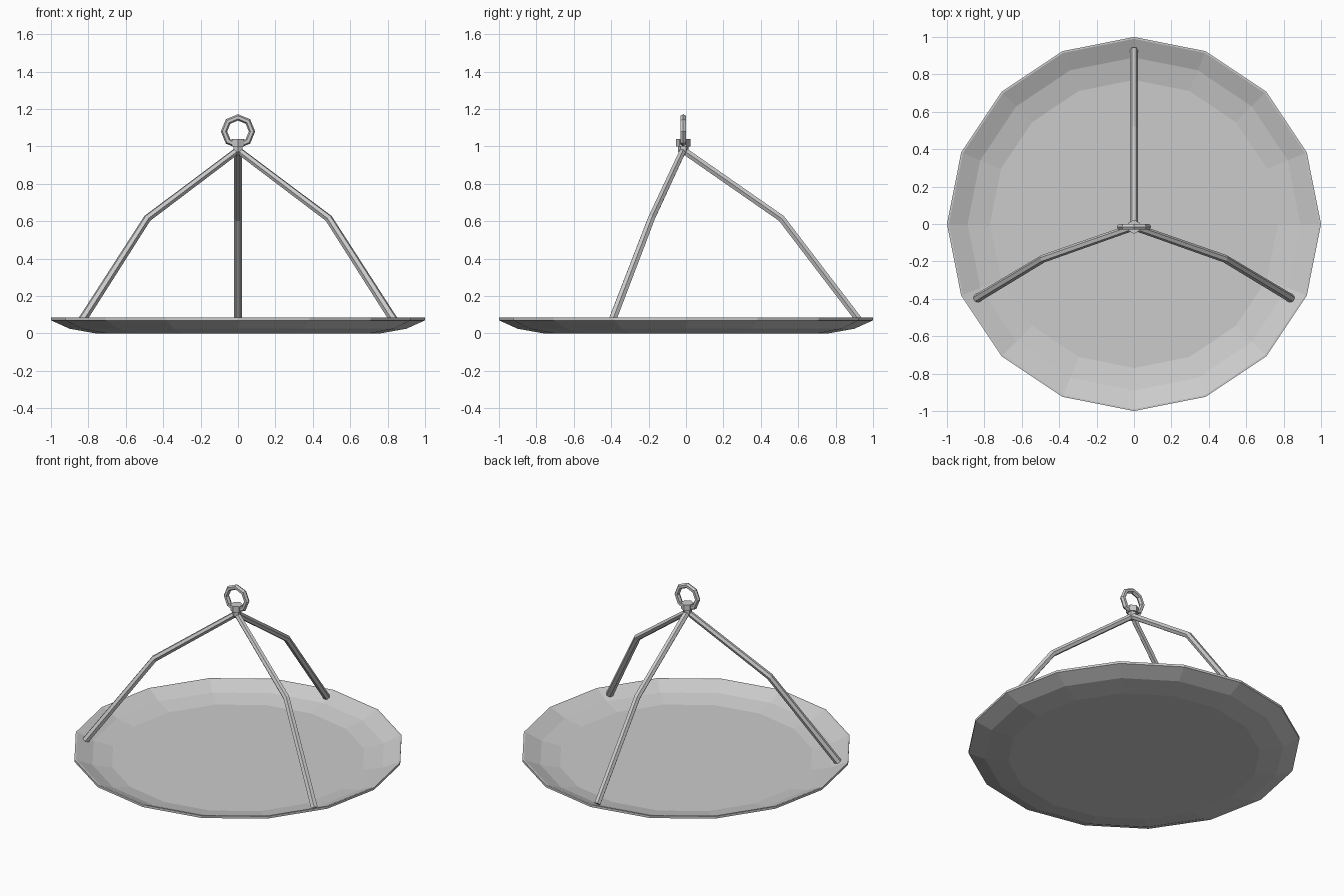
import bpy, bmesh, math

if "Cube" in bpy.data.objects:
    bpy.data.objects.remove(bpy.data.objects["Cube"])

def lathe(name, profile, sides, start=0.0, center=(0, 0), close=False):
    """Revolve (radius, z) points round z; cap both ends or close the loop."""
    bm = bmesh.new()
    rings = []
    for r, z in profile:
        rings.append([bm.verts.new((center[0] + r * math.cos(start + math.tau * i / sides),
                                    center[1] + r * math.sin(start + math.tau * i / sides), z))
                      for i in range(sides)])
    for a, b in zip(rings, rings[1:]):
        for i in range(sides):
            j = (i + 1) % sides
            bm.faces.new((a[i], a[j], b[j], b[i]))
    bm.faces.new(rings[0][::-1])
    bm.faces.new(rings[-1])
    bmesh.ops.recalc_face_normals(bm, faces=bm.faces)
    me = bpy.data.meshes.new(name)
    bm.to_mesh(me)
    bm.free()
    ob = bpy.data.objects.new(name, me)
    bpy.context.collection.objects.link(ob)
    return ob

def rod(name, points, radii):
    """Flat-shaded six-sided rod along a bent path."""
    cu = bpy.data.curves.new(name, 'CURVE')
    cu.dimensions = '3D'
    cu.bevel_depth = 1.0
    cu.bevel_resolution = 1
    cu.use_fill_caps = True
    sp = cu.splines.new('POLY')
    sp.use_smooth = False
    sp.points.add(len(points) - 1)
    for p, co, r in zip(sp.points, points, radii):
        p.co = (*co, 1)
        p.radius = r
    ob = bpy.data.objects.new(name, cu)
    bpy.context.collection.objects.link(ob)
    return ob

# Shallow dish with a thin rim: underside, rim, then inside
lathe("dish", [(0.76, 0.0), (0.90, 0.025), (1.0, 0.07), (1.0, 0.085),
               (0.99, 0.085), (0.89, 0.04), (0.77, 0.015)], 16)

# Three bent hanger rods meeting under the hub
CY = -0.015
rod("back_rod", [(0, CY, 0.98), (0, 0.51, 0.615), (0, 0.93, 0.065)], (0.021,) * 3)
for side, s in (("left", -1), ("right", 1)):
    rod(side + "_rod", [(0, CY, 0.98), (s * 0.485, -0.185, 0.615), (s * 0.84, -0.398, 0.06)],
        (0.019, 0.021, 0.023))

# Hexagonal hub with a narrower neck
lathe("hub", [(0.018, 0.955), (0.028, 0.975), (0.028, 1.0), (0.038, 1.0), (0.038, 1.04)],
      6, math.pi / 2, (0, CY))

# Eight-sided hanging ring
bpy.ops.mesh.primitive_torus_add(major_segments=8, minor_segments=6, major_radius=0.075,
                                 minor_radius=0.017, location=(0, CY, 1.08),
                                 rotation=(math.pi / 2, 0, 0))
bpy.context.object.name = "hanging_ring"
